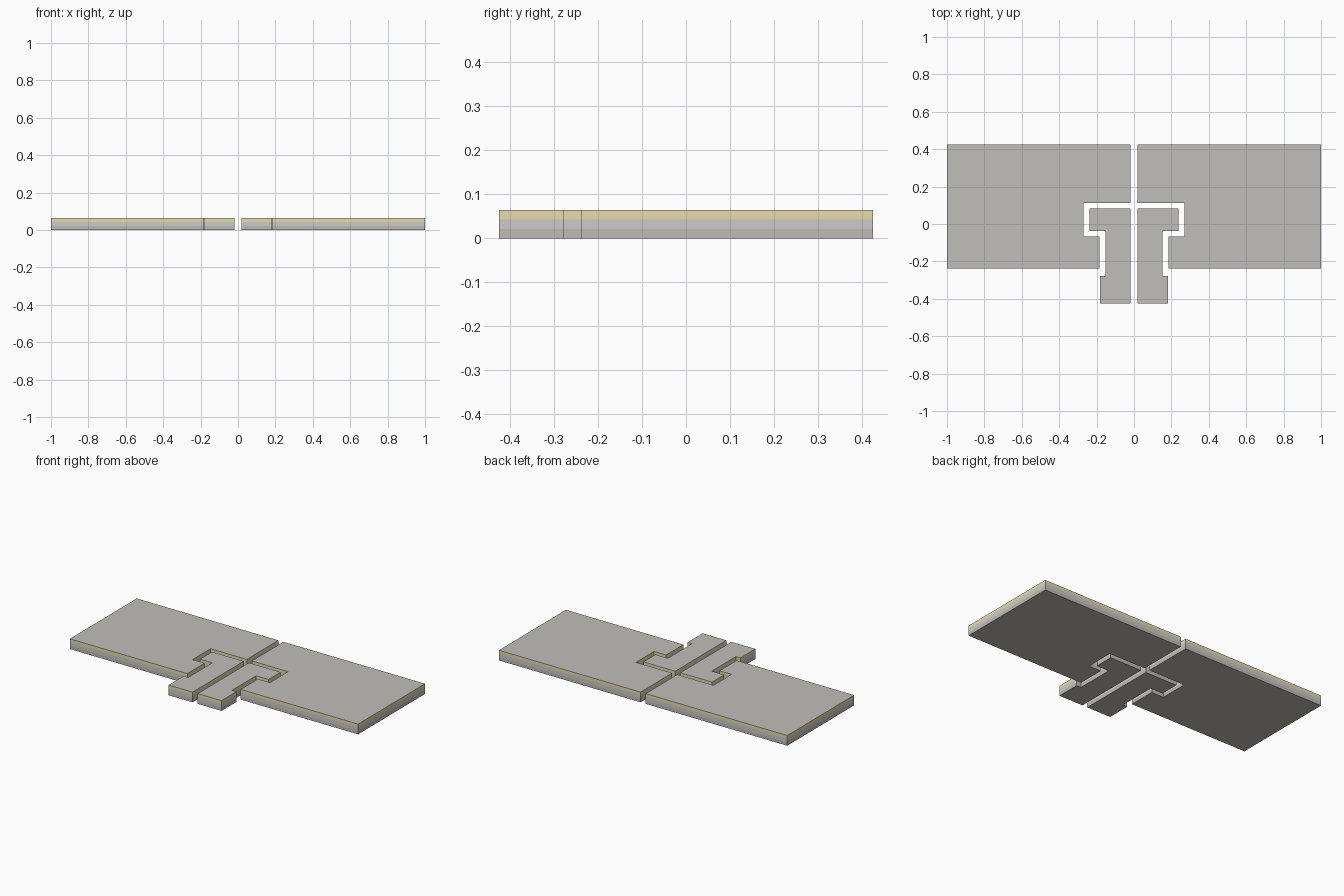
import bpy, bmesh

if "Cube" in bpy.data.objects:
    bpy.data.objects.remove(bpy.data.objects["Cube"])

# Layer heights through the board thickness
LEVELS = [0.0, 0.021, 0.043, 0.064]


def material(name, rgb):
    m = bpy.data.materials.new(name)
    m.diffuse_color = (*rgb, 1.0)
    m.use_nodes = True
    m.node_tree.nodes["Principled BSDF"].inputs["Base Color"].default_value = m.diffuse_color
    return m


MATS = [
    material("base_warm_grey", (0.53, 0.50, 0.45)),
    material("core_grey", (0.53, 0.53, 0.53)),
    material("upper_cream", (0.80, 0.72, 0.42)),
    material("surface_grey", (0.53, 0.52, 0.49)),
]


def layered_plate(name, outline):
    """Extrude a half outline through all layers and mirror it across x = 0."""
    bm = bmesh.new()
    rings = [[bm.verts.new((x, y, z)) for x, y in outline] for z in LEVELS]
    n = len(outline)
    for layer in range(len(rings) - 1):
        low, high = rings[layer], rings[layer + 1]
        for i in range(n):
            j = (i + 1) % n
            bm.faces.new((low[i], low[j], high[j], high[i])).material_index = layer
    bm.faces.new(rings[0][::-1]).material_index = 0
    bm.faces.new(rings[-1]).material_index = 3
    bmesh.ops.recalc_face_normals(bm, faces=bm.faces)
    mesh = bpy.data.meshes.new(name)
    bm.to_mesh(mesh)
    bm.free()
    for m in MATS:
        mesh.materials.append(m)
    ob = bpy.data.objects.new(name, mesh)
    bpy.context.collection.objects.link(ob)
    mirror = ob.modifiers.new("Mirror", 'MIRROR')
    mirror.use_mirror_merge = False
    return ob


GAP = 0.0175  # half width of the centre slot

# Large outer panels with a stepped notch
layered_plate("outer_panels", [
    (GAP, 0.425), (GAP, 0.112), (0.269, 0.112), (0.269, -0.067),
    (0.185, -0.067), (0.185, -0.238), (1.0, -0.238), (1.0, 0.425)])

# T-shaped inserts that sit in the notch
layered_plate("tee_inserts", [
    (GAP, 0.082), (GAP, -0.425), (0.183, -0.425), (0.183, -0.277),
    (0.152, -0.277), (0.152, -0.038), (0.238, -0.038), (0.238, 0.082)])
